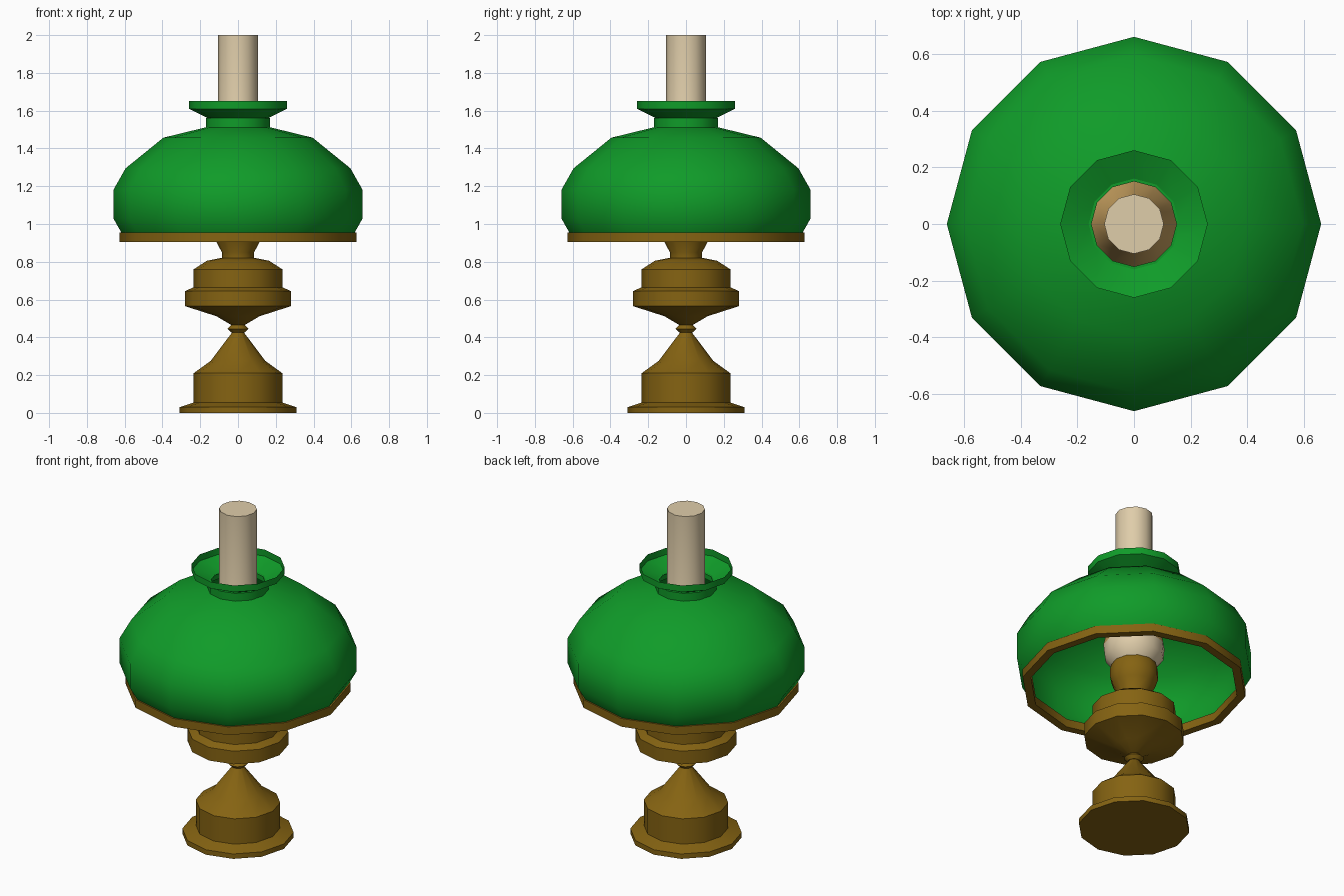
import bpy, bmesh
from math import sin, cos, pi, radians

if "Cube" in bpy.data.objects:
    bpy.data.objects.remove(bpy.data.objects["Cube"])

SIDES = 12


def material(name, rgb):
    m = bpy.data.materials.new(name)
    m.diffuse_color = (*rgb, 1)
    m.use_nodes = True
    m.node_tree.nodes["Principled BSDF"].inputs["Base Color"].default_value = m.diffuse_color
    return m


brass = material("dark brass", (0.235, 0.125, 0.006))
green = material("green glass", (0.005, 0.33, 0.022))
cream = material("cream glass", (0.74, 0.61, 0.40))
amber = material("amber glass", (0.60, 0.37, 0.12))


def lathe(name, profile, mats, bottom=True, top=True, loop=False, rule=None):
    """Spin a (radius, z) profile, listed upwards, around the z axis."""
    bm = bmesh.new()
    rings = [[bm.verts.new((r * cos(2 * pi * j / SIDES), r * sin(2 * pi * j / SIDES), z))
              for j in range(SIDES)] for r, z in profile]
    pairs = list(zip(rings, rings[1:]))
    if loop:
        pairs.append((rings[-1], rings[0]))
    for a, b in pairs:
        for j in range(SIDES):
            k = (j + 1) % SIDES
            f = bm.faces.new((a[j], a[k], b[k], b[j]))
            if rule:
                f.material_index = rule(f.calc_center_median().z)
    if bottom and not loop:
        bm.faces.new(rings[0][::-1])
    if top and not loop:
        bm.faces.new(rings[-1])
    me = bpy.data.meshes.new(name)
    bm.to_mesh(me)
    bm.free()
    for m in mats:
        me.materials.append(m)
    ob = bpy.data.objects.new(name, me)
    bpy.context.collection.objects.link(ob)
    bpy.ops.object.select_all(action='DESELECT')
    ob.select_set(True)
    bpy.context.view_layer.objects.active = ob
    bpy.ops.object.shade_smooth_by_angle(angle=radians(40))
    return ob


# Stepped foot with its tapering stem
lathe("foot", [(0.31, 0), (0.31, 0.03), (0.235, 0.055), (0.235, 0.21),
               (0.145, 0.275), (0.028, 0.43)], [brass])

# Small ring where stem meets reservoir
lathe("stem_collar", [(0.035, 0.425), (0.055, 0.445), (0.035, 0.465)], [brass])

# Oil reservoir
lathe("reservoir", [(0.035, 0.465), (0.115, 0.512), (0.28, 0.565), (0.28, 0.645),
                    (0.235, 0.665), (0.235, 0.76), (0.165, 0.805), (0.09, 0.82)], [brass])

# Burner that carries the chimney
lathe("burner", [(0.085, 0.815), (0.085, 0.85), (0.12, 0.915), (0.135, 0.96),
                 (0.135, 1.01), (0.125, 1.04)], [brass])

# Glass chimney: bulge below, straight tube above
lathe("chimney", [(0.125, 1.04), (0.165, 1.09), (0.172, 1.16), (0.15, 1.26),
                  (0.105, 1.38), (0.105, 2.0)], [cream, amber],
      rule=lambda z: 1 if 1.17 < z < 1.4 else 0)

# Hollow shade with neck and flared crown
lathe("shade", [(0.615, 0.95), (0.66, 1.03), (0.66, 1.18), (0.595, 1.295),
                (0.395, 1.457), (0.17, 1.512), (0.17, 1.56), (0.15, 1.56)],
      [green], bottom=False, top=False)
lathe("shade_crown", [(0.15, 1.555), (0.26, 1.61), (0.26, 1.65)],
      [green], bottom=False, top=False)

# Brass ring holding the shade
lathe("shade_ring", [(0.58, 0.905), (0.627, 0.905), (0.627, 0.955), (0.58, 0.955)],
      [brass], loop=True)
